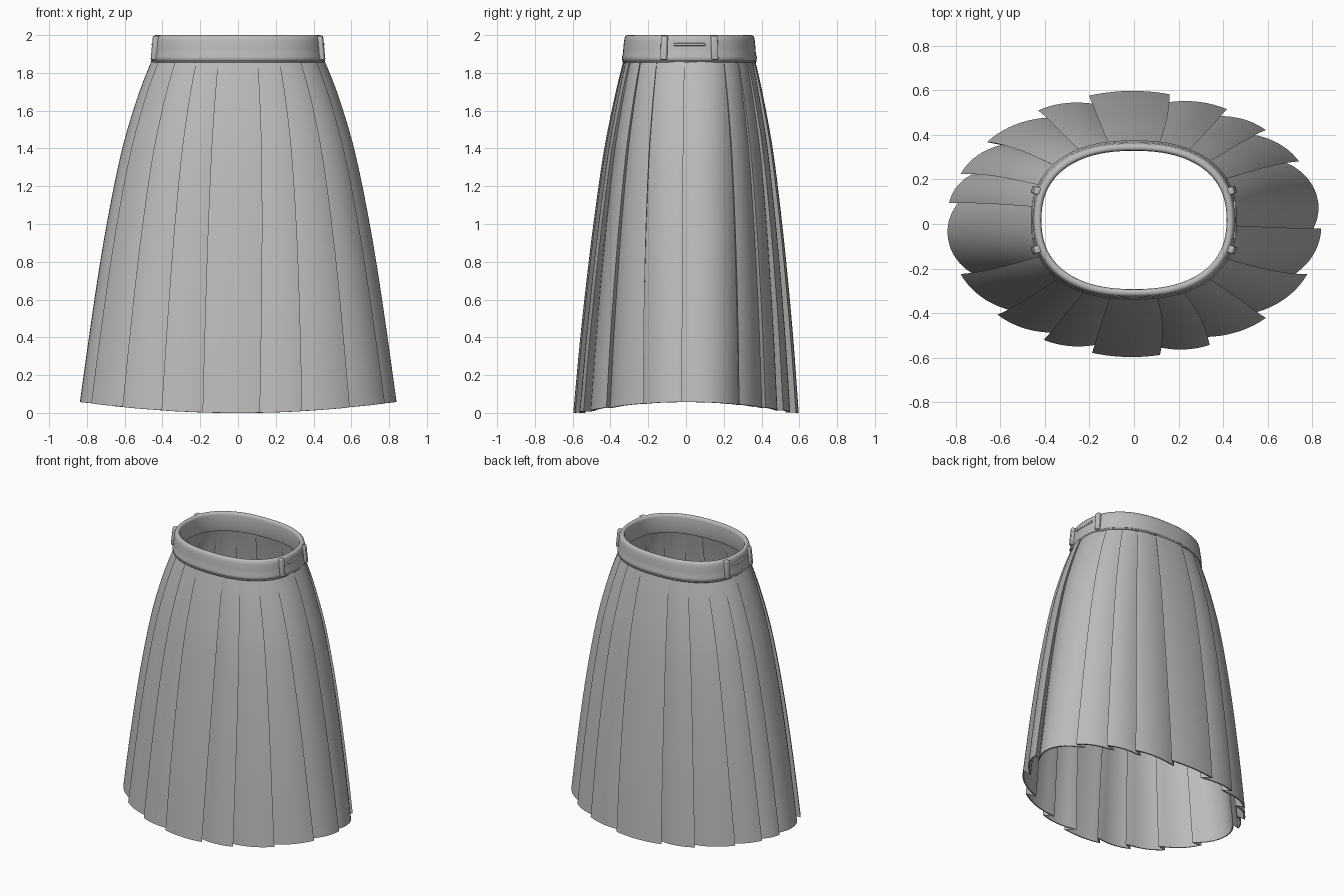
import bpy, bmesh, math
from mathutils import Vector

if "Cube" in bpy.data.objects:
    bpy.data.objects.remove(bpy.data.objects["Cube"])

fabric = bpy.data.materials.new("grey_fabric")
fabric.diffuse_color = (0.5, 0.5, 0.5, 1)
fabric.use_nodes = True
fabric.node_tree.nodes["Principled BSDF"].inputs["Base Color"].default_value = fabric.diffuse_color

# Skirt half width, half depth by height
PROFILE = [(0.0, .822, .575), (.4, .772, .545), (.8, .717, .508), (1.13, .662, .472),
           (1.4, .607, .437), (1.6, .552, .402), (1.75, .502, .372), (1.9, .442, .338)]
# Pleat edges around the hem and at the waist, in degrees, counter-clockwise
EDGES = [(-103, -101), (-82, -79), (-66, -64), (-45, -46), (-22, -27), (-2, -3), (28, 29),
         (45, 46), (60, 61), (79, 78), (104, 102), (121, 119), (142, 138), (158, 156),
         (171, 172), (202, 205), (223, 226), (241, 244)]
STEPS = 10


def sample(z):
    """Smooth interpolation of the skirt profile."""
    n = len(PROFILE)
    k = max(i for i in range(n - 1) if PROFILE[i][0] <= z + 1e-6)

    def slope(i, c):
        p, q = PROFILE[max(i - 1, 0)], PROFILE[min(i + 1, n - 1)]
        return (q[c] - p[c]) / (q[0] - p[0])
    h = PROFILE[k + 1][0] - PROFILE[k][0]
    u = (z - PROFILE[k][0]) / h
    out = []
    for c in (1, 2):
        p, q = PROFILE[k][c], PROFILE[k + 1][c]
        out.append((2*u**3 - 3*u*u + 1) * p + (u**3 - 2*u*u + u) * h * slope(k, c)
                   + (3*u*u - 2*u**3) * q + (u**3 - u*u) * h * slope(k + 1, c))
    return out


def superpoint(t, a, b, e):
    c, s = math.cos(t), math.sin(t)
    return Vector((a * math.copysign(abs(c) ** (2 / e), c),
                   b * math.copysign(abs(s) ** (2 / e), s), 0))


def mesh_from_rings(name, rings, close_profile=False, angle=35):
    bm = bmesh.new()
    vs = [[bm.verts.new(p) for p in r] for r in rings]
    n = len(rings[0])
    m = len(rings)
    for j in range(m if close_profile else m - 1):
        lo, hi = vs[j], vs[(j + 1) % m]
        for i in range(n):
            bm.faces.new((lo[i], lo[(i + 1) % n], hi[(i + 1) % n], hi[i]))
    return finish(name, bm, angle)


def finish(name, bm, angle, mods=()):
    me = bpy.data.meshes.new(name)
    bm.to_mesh(me)
    bm.free()
    me.materials.append(fabric)
    ob = bpy.data.objects.new(name, me)
    bpy.context.collection.objects.link(ob)
    return ob


def smooth(ob, angle):
    bpy.ops.object.select_all(action='DESELECT')
    ob.select_set(True)
    bpy.context.view_layer.objects.active = ob
    for m in list(ob.modifiers):
        bpy.ops.object.modifier_apply(modifier=m.name)
    bpy.ops.object.shade_smooth_by_angle(angle=math.radians(angle))


def fold_side(deg):
    """+1 when the panel before the edge lies on top, -1 when the one after does."""
    t = math.radians(deg)
    return 1 if math.sin(t) * math.cos(t) < 0 else -1


# Pleated skirt: panels fold outward from the front and back centre
def skirt_ring(z):
    f = 1 - z / 1.9
    amp = .1 + .9 * f ** .8
    a, b = sample(z)
    ring = []
    for i, (h0, w0) in enumerate(EDGES):
        h1, w1 = EDGES[(i + 1) % len(EDGES)]
        if i == len(EDGES) - 1:
            h1, w1 = h1 + 360, w1 + 360
        high0, high1 = fold_side(h0) < 0, fold_side(h1) > 0
        t0 = h0 * f + w0 * (1 - f) - (0 if high0 else 3.5 * amp)
        t1 = h1 * f + w1 * (1 - f) + (0 if high1 else 3.5 * amp)
        o0 = .018 if high0 else -.034
        o1 = .018 if high1 else -.034
        bulge = .052 if not (high0 or high1) else (.004 if high0 and high1 else .014)
        for k in range(STEPS + 1):
            u = k / STEPS
            t = math.radians(t0 + (t1 - t0) * u)
            off = amp * (o0 + (o1 - o0) * u + bulge * 4 * u * (1 - u))
            p = superpoint(t, a, b, 2 + .25 * (1 - f))
            nrm = Vector((math.cos(t) / a, math.sin(t) / b, 0)).normalized()
            p += nrm * off
            p.y += .018 * (1 - f)
            p.z = z + .058 * math.cos(t) ** 2 * f ** 2
            ring.append(p)
    return ring


heights = [0, .07, .13, .145, .16] + [.16 + 1.74 * k / 26 for k in range(1, 27)]
skirt = mesh_from_rings("pleated_skirt", [skirt_ring(z) for z in heights])
thick = skirt.modifiers.new("cloth_thickness", 'SOLIDIFY')
thick.thickness = .009
thick.offset = -1
smooth(skirt, 40)


# Bands around the waist: closed cross-sections of (outward offset, height)
def band(name, section, a=.44, b=.335):
    rings = []
    for off, z in section:
        ring = []
        for k in range(96):
            p = superpoint(2 * math.pi * k / 96, a + off, b + off, 2.35)
            ring.append((p.x, p.y + .018, z))
        rings.append(ring)
    ob = mesh_from_rings(name, rings, True)
    smooth(ob, 50)


band("waistband", [(-.018, 1.86), (.012, 1.86), (.021, 1.868), (.022, 1.885), (.017, 1.9),
                   (.015, 1.93), (.011, 1.97), (.007, 1.99), (-.001, 1.999), (-.014, 2.0),
                   (-.022, 1.994), (-.025, 1.98), (-.024, 1.88)])
band("waist_seam", [(.0, 1.853), (.017, 1.855), (.021, 1.862), (.016, 1.868), (.0, 1.868)])


def block(name, loc, size, rot):
    bm = bmesh.new()
    bmesh.ops.create_cube(bm, size=1)
    bmesh.ops.scale(bm, vec=size, verts=bm.verts)
    ob = finish(name, bm, 40)
    ob.location = loc
    ob.rotation_euler = rot
    bev = ob.modifiers.new("rounding", 'BEVEL')
    bev.width = .006
    bev.segments = 3
    smooth(ob, 40)


# Side tabs at both ends of the gathered side panels
for side, word in ((1, "right"), (-1, "left")):
    for y, end in ((-.115, "front"), (.15, "back")):
        yaw = side * (.3 if y > 0 else -.3)
        block(f"{word}_{end}_tab", (side * .438, y, 1.932), (.032, .034, .128),
              (0, -side * .1, yaw))
    # Stitched gather line between the tabs
    block(f"{word}_gather", (side * .452, .018, 1.95), (.012, .17, .014), (0, 0, 0))
